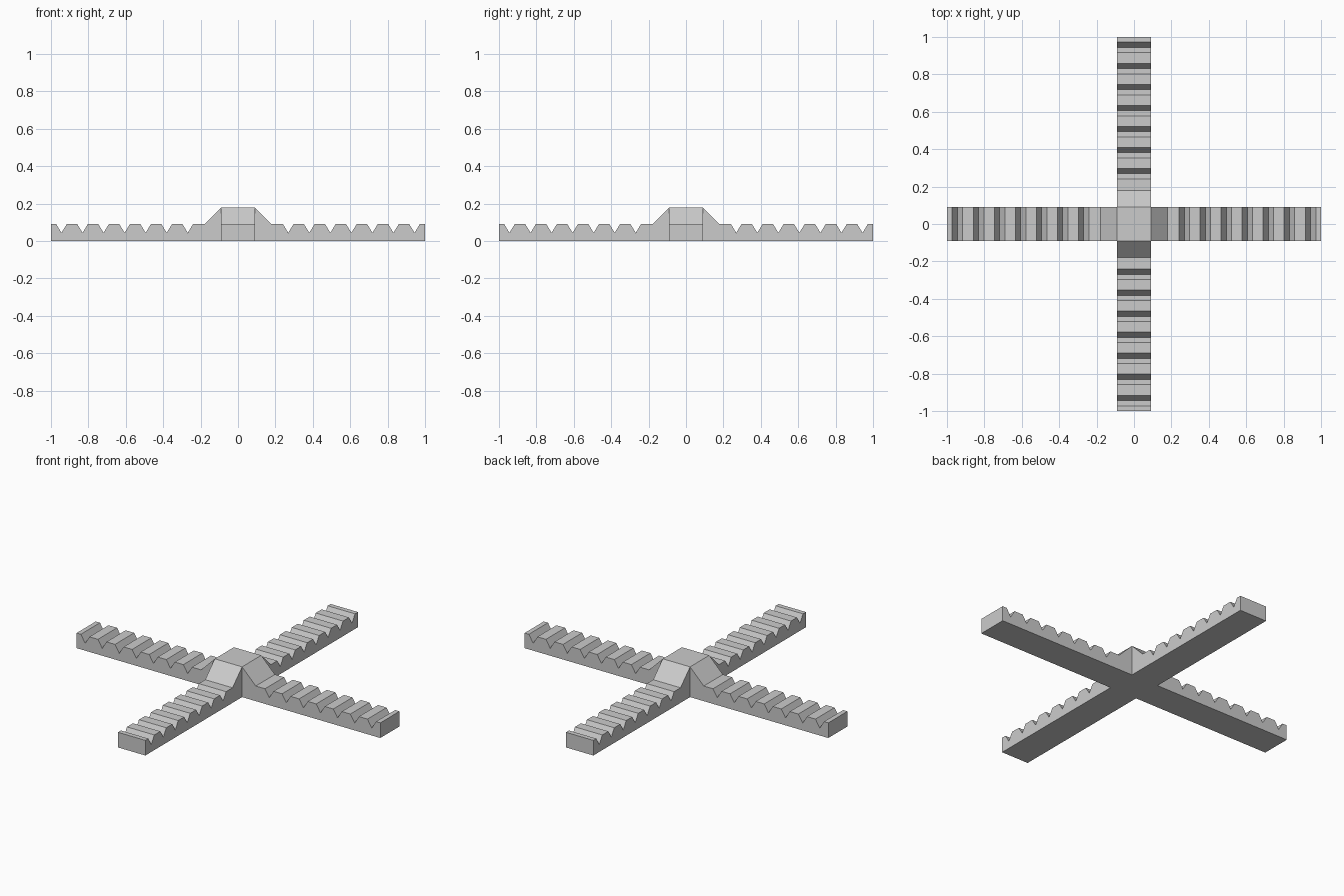
import bpy
import bmesh
from math import pi
from mathutils import Matrix

cube = bpy.data.objects.get("Cube")
if cube:
    bpy.data.objects.remove(cube, do_unlink=True)

HALF = 0.09        # half the beam width, also the beam height
HUB_TOP = 0.18
TEETH_GAPS = 7
PITCH = 0.1125
NOTCH = 0.028      # half the notch width
NOTCH_Z = 0.044

# Plain grey finish
grey = bpy.data.materials.new("plain_grey")
grey.use_nodes = True
colour = (0.6, 0.6, 0.6, 1)
grey.diffuse_color = colour
grey.node_tree.nodes["Principled BSDF"].inputs["Base Color"].default_value = colour


def add_object(name, bm):
    bmesh.ops.recalc_face_normals(bm, faces=bm.faces[:])
    mesh = bpy.data.meshes.new(name)
    bm.to_mesh(mesh)
    bm.free()
    mesh.materials.append(grey)
    obj = bpy.data.objects.new(name, mesh)
    bpy.context.collection.objects.link(obj)
    return obj


def arm_profile():
    """Side outline: sloped shoulder, then a toothed top edge."""
    points = [(HALF, 0), (HALF, HUB_TOP), (2 * HALF, HALF)]
    first = 1 - PITCH * (TEETH_GAPS - 0.5)
    for i in range(TEETH_GAPS):
        x = first + i * PITCH
        points += [(x - NOTCH, HALF), (x, NOTCH_Z), (x + NOTCH, HALF)]
    return points + [(1, HALF), (1, 0)]


def add_arm(name, angle):
    bm = bmesh.new()
    side = bm.faces.new([bm.verts.new((x, -HALF, z)) for x, z in arm_profile()])
    out = bmesh.ops.extrude_face_region(bm, geom=[side], use_keep_orig=True)
    moved = [v for v in out["geom"] if isinstance(v, bmesh.types.BMVert)]
    bmesh.ops.translate(bm, verts=moved, vec=(0, 2 * HALF, 0))
    bm.transform(Matrix.Rotation(angle, 4, "Z"))
    add_object(name, bm)


# Four toothed arms around the centre
for i, name in enumerate(("left_arm", "back_arm", "right_arm", "front_arm")):
    add_arm(name, i * pi / 2)

# Central hub block
bm = bmesh.new()
bmesh.ops.create_cube(bm, size=1)
bmesh.ops.scale(bm, verts=bm.verts[:], vec=(2 * HALF, 2 * HALF, HUB_TOP))
bmesh.ops.translate(bm, verts=bm.verts[:], vec=(0, 0, HUB_TOP / 2))
add_object("hub", bm)
